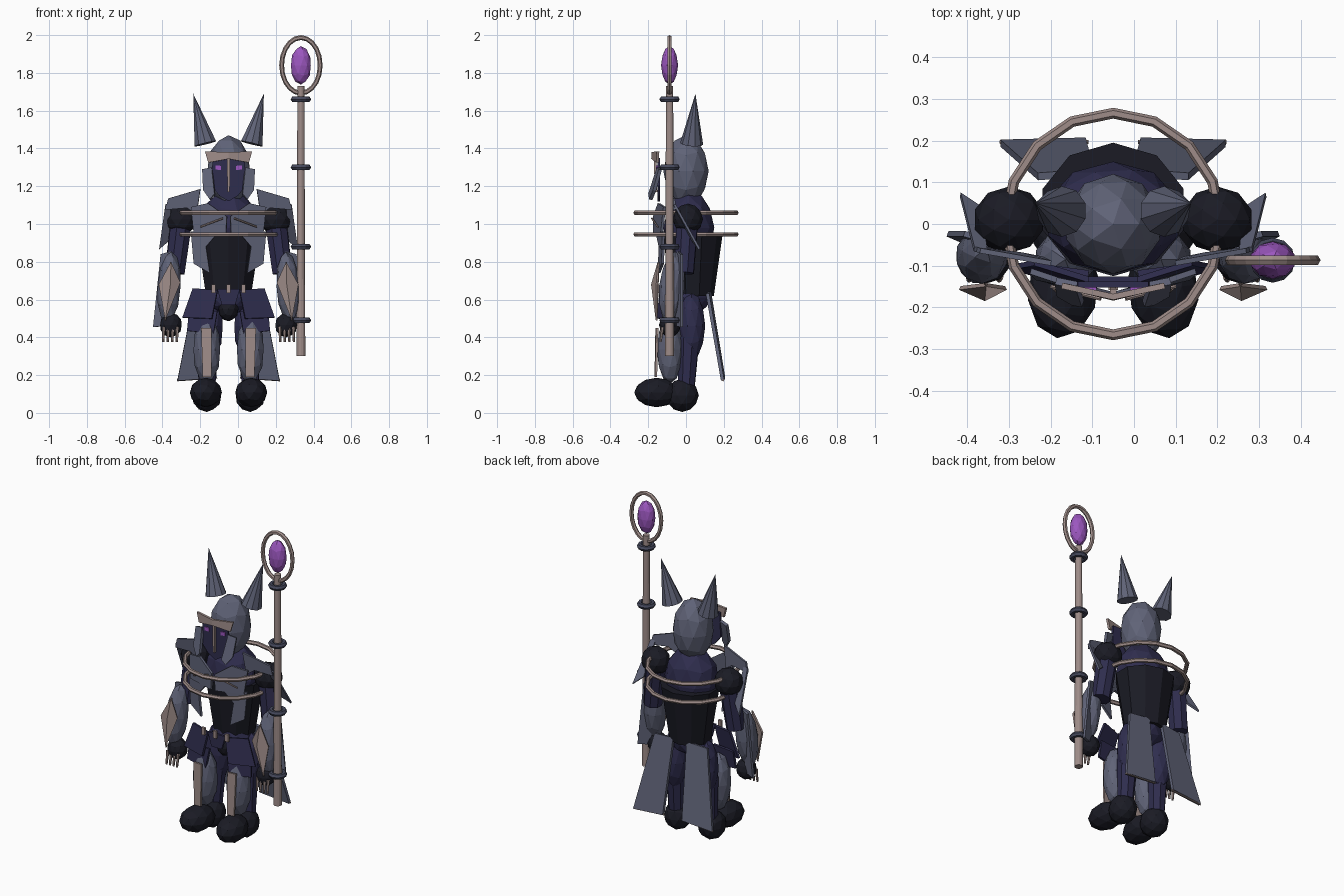
import bpy, bmesh, math
from mathutils import Vector, Matrix, Euler

CX = -0.05  # body mirror plane


def mat(name, rgb):
    m = bpy.data.materials.new(name)
    m.diffuse_color = (*rgb, 1)
    return m


SLATE = mat("slate steel", (0.115, 0.124, 0.185))
DARK = mat("dark steel", (0.060, 0.066, 0.108))
BLACK = mat("black leather", (0.0105, 0.011, 0.018))
NAVY = mat("navy cloth", (0.028, 0.026, 0.075))
TAN = mat("pale bronze", (0.345, 0.265, 0.25))
GEM = mat("violet gem", (0.33, 0.095, 0.52))


def finish(name, bm, m):
    bmesh.ops.recalc_face_normals(bm, faces=bm.faces)
    me = bpy.data.meshes.new(name)
    bm.to_mesh(me)
    bm.free()
    me.materials.append(m)
    ob = bpy.data.objects.new(name, me)
    bpy.context.collection.objects.link(ob)
    return ob


def ball(name, c, r, m, rot=(0, 0, 0), sub=2):
    bm = bmesh.new()
    M = Matrix.Translation(c) @ Euler(rot).to_matrix().to_4x4() @ Matrix.Diagonal((*r, 1))
    bmesh.ops.create_icosphere(bm, subdivisions=sub, radius=1, matrix=M)
    return finish(name, bm, m)


def rod(name, a, b, r1, r2, m, seg=8, sy=1):
    a, b = Vector(a), Vector(b)
    d = b - a
    M = Matrix.Translation((a + b) / 2) @ d.to_track_quat('Z', 'Y').to_matrix().to_4x4()
    bm = bmesh.new()
    bmesh.ops.create_cone(bm, cap_ends=True, segments=seg, radius1=r1, radius2=r2, depth=d.length, matrix=M)
    if sy != 1:
        for v in bm.verts:
            v.co.y = a.y + (v.co.y - a.y) * sy
    return finish(name, bm, m)


def plate(name, pts, m, t=0.014):
    """Thin slab grown backwards from a polygon."""
    bm = bmesh.new()
    vs = [bm.verts.new(p) for p in pts]
    f = bm.faces.new(vs)
    f.normal_update()
    n = f.normal * t
    if n.y < 0:
        n = -n
    back = [bm.verts.new(v.co + n) for v in vs]
    bm.faces.new(back[::-1])
    for i in range(len(vs)):
        j = (i + 1) % len(vs)
        bm.faces.new((vs[j], vs[i], back[i], back[j]))
    return finish(name, bm, m)


def hoop(name, c, ax, ay, n, r, m, minor=6):
    """Elliptical ring spanned by the two axis vectors."""
    c, ax, ay = Vector(c), Vector(ax), Vector(ay)
    up = ax.cross(ay).normalized()
    bm = bmesh.new()
    rows = []
    for i in range(n):
        a = 2 * math.pi * i / n
        p = ax * math.cos(a) + ay * math.sin(a)
        out = p.normalized()
        rows.append([bm.verts.new(c + p + r * (out * math.cos(b) + up * math.sin(b)))
                     for b in (2 * math.pi * k / minor for k in range(minor))])
    for i in range(n):
        A, B = rows[i], rows[(i + 1) % n]
        for k in range(minor):
            l = (k + 1) % minor
            bm.faces.new((A[k], B[k], B[l], A[l]))
    return finish(name, bm, m)


# Staff with collars, gem and head ring
SX, SY = 0.333, -0.087
rod("staff_shaft", (SX, SY, 0.30), (SX, SY, 1.73), 0.024, 0.019, TAN, 14)
for z in (0.49, 0.88, 1.30, 1.66):
    hoop("staff_collar", (SX, SY, z), (0.038, 0, 0), (0, 0.038, 0), 12, 0.016, DARK)
hoop("staff_ring", (SX, SY, 1.84), (0.102, 0, 0), (0, 0, 0.147), 20, 0.013, TAN)
ball("staff_gem", (SX, SY, 1.84), (0.055, 0.045, 0.102), GEM)

# Torso, chest and pelvis
rod("waist", (CX, 0.035, 0.62), (CX, 0.035, 0.955), 0.125, 0.178, BLACK, 10, 0.9)
ball("upper_chest", (CX, 0.015, 0.98), (0.165, 0.135, 0.20), NAVY)
ball("pelvis", (CX, 0.02, 0.61), (0.13, 0.11, 0.09), NAVY)
ball("groin", (CX, -0.04, 0.55), (0.055, 0.06, 0.065), BLACK)

# Bands around the shoulders
for z in (0.945, 1.06):
    hoop("shoulder_band", (CX, 0, z), (0.258, 0, 0), (0, 0.266, 0), 16, 0.013, TAN)

# Helmet and floating mask
ball("helmet", (CX, 0, 1.28), (0.118, 0.12, 0.19), SLATE)
plate("mask_face", [(CX + u, -0.152, z) for u, z in
                    ((-0.085, 1.35), (-0.09, 1.2), (-0.05, 1.15), (0, 1.12), (0.05, 1.15), (0.09, 1.2), (0.085, 1.35))], NAVY)
plate("nose_guard", [(CX - 0.008, -0.17, 1.35), (CX + 0.008, -0.17, 1.35),
                     (CX + 0.006, -0.166, 1.17), (CX - 0.006, -0.166, 1.17)], TAN)
plate("belt_tab", [(CX - 0.06, -0.14, 0.655), (CX + 0.06, -0.14, 0.655),
                   (CX + 0.035, -0.14, 0.57), (CX - 0.035, -0.14, 0.57)], NAVY)
for u in (-0.08, 0, 0.08):
    plate("belt_trim", [(CX + u - 0.011, -0.158, 0.635), (CX + u + 0.011, -0.158, 0.635),
                        (CX + u + 0.011, -0.158, 0.68), (CX + u - 0.011, -0.158, 0.68)], TAN)

for s, side in ((-1, "left"), (1, "right")):
    def P(u, y, z):
        return (CX + s * u, y, z)

    def slab(name, pts, m, t=0.014):
        plate(side + "_" + name, [P(*p) for p in pts], m, t)

    def lump(name, c, r, m, rot=(0, 0, 0), sub=2):
        ball(side + "_" + name, P(*c), r, m, (rot[0], rot[1] * s, rot[2] * s), sub)

    # Head parts
    rod(side + "_horn", P(0.123, 0.03, 1.425), P(0.187, 0.05, 1.69), 0.061, 0.0, SLATE, 10)
    slab("brow", [(0, -0.182, 1.38), (0.125, -0.155, 1.385), (0.108, -0.158, 1.325), (0, -0.184, 1.345)], TAN)
    slab("cheek", [(0.09, -0.155, 1.30), (0.14, -0.145, 1.29), (0.135, -0.175, 1.18),
                   (0.10, -0.195, 1.13), (0.075, -0.2, 1.16)], SLATE, 0.018)
    slab("eye", [(0.04, -0.158, 1.308), (0.07, -0.158, 1.31), (0.07, -0.158, 1.288), (0.04, -0.158, 1.286)], GEM, 0.006)

    # Chest armour
    slab("breastplate", [(0.01, -0.175, 1.04), (0.11, -0.15, 1.11), (0.20, -0.12, 1.09),
                         (0.185, -0.135, 0.95), (0.015, -0.175, 0.94)], SLATE)
    slab("rib_plate", [(0.06, -0.16, 0.95), (0.20, -0.125, 0.96), (0.185, -0.13, 0.79),
                       (0.10, -0.15, 0.74), (0.12, -0.145, 0.88)], SLATE)
    rod(side + "_collar_trim", P(0.03, -0.18, 1.03), P(0.15, -0.15, 0.985), 0.005, 0.005, TAN, 6)

    # Shoulder, with a front guard and an outer shard
    lump("shoulder", (0.25, 0.01, 1.025), (0.086, 0.08, 0.083), BLACK)
    slab("shoulder_guard", [(0.15, -0.10, 1.185), (0.32, -0.07, 1.135), (0.335, -0.065, 1.075),
                            (0.22, -0.08, 1.085), (0.17, -0.09, 1.05)], SLATE, 0.012)
    slab("shoulder_shard", [(0.305, -0.07, 1.10), (0.335, -0.065, 1.10), (0.368, 0.065, 0.865), (0.315, 0.03, 0.91)], SLATE, 0.012)

    # Arm and hand
    rod(side + "_upper_arm", P(0.255, 0.005, 0.98), P(0.285, -0.01, 0.74), 0.06, 0.055, NAVY)
    lump("forearm", (0.315, -0.075, 0.665), (0.063, 0.068, 0.19), SLATE, (-0.1, -0.06, 0))
    slab("forearm_fin", [(0.36, -0.03, 0.84), (0.29, -0.05, 0.86), (0.33, -0.06, 0.46), (0.40, -0.03, 0.455)], SLATE)
    # Ridged vambrace from two facets
    for u, z in ((0.255, 0.69), (0.37, 0.68)):
        slab("vambrace", [(0.308, -0.185, 0.68), (0.305, -0.15, 0.80), (u, -0.158, z), (0.335, -0.16, 0.49)], TAN, 0.01)
    lump("hand", (0.305, -0.085, 0.465), (0.06, 0.058, 0.065), BLACK)
    for i in range(4):
        u = 0.272 + i * 0.024
        rod(side + "_finger", P(u, -0.125, 0.455), P(u + 0.002, -0.135, 0.375), 0.010, 0.006, TAN, 6)

    # Skirt plates
    slab("lower_tasset", [(0.06, -0.125, 0.54), (0.21, -0.105, 0.54), (0.22, -0.115, 0.435), (0.08, -0.135, 0.42)], NAVY)
    slab("upper_tasset", [(0.06, -0.14, 0.65), (0.19, -0.10, 0.66), (0.245, -0.11, 0.505), (0.09, -0.155, 0.50)], NAVY)

    # Legs and boots
    lump("thigh", (0.105, 0.03, 0.46), (0.078, 0.072, 0.18), NAVY)
    rod(side + "_calf", P(0.115, 0.0, 0.10), P(0.11, 0.015, 0.40), 0.045, 0.06, NAVY)
    lump("shin_guard", (0.115, -0.085, 0.335), (0.074, 0.07, 0.18), SLATE)
    slab("shin_stripe", [(0.09, -0.162, 0.45), (0.145, -0.158, 0.45), (0.137, -0.165, 0.19), (0.09, -0.167, 0.19)], TAN, 0.012)
    lump("boot_heel", (0.115, -0.02, 0.093), (0.08, 0.088, 0.088), BLACK)
    lump("boot_toe", (0.12, -0.155, 0.108), (0.085, 0.12, 0.078), BLACK, (0, 0, 0.12))

    # Coat tails with pale hems
    slab("coat_tail", [(0.045, 0.115, 0.64), (0.18, 0.105, 0.63), (0.27, 0.185, 0.17), (0.065, 0.19, 0.185)], SLATE, 0.018)
    rod(side + "_tail_hem", P(0.06, 0.197, 0.188), P(0.272, 0.197, 0.173), 0.006, 0.006, TAN, 6)
